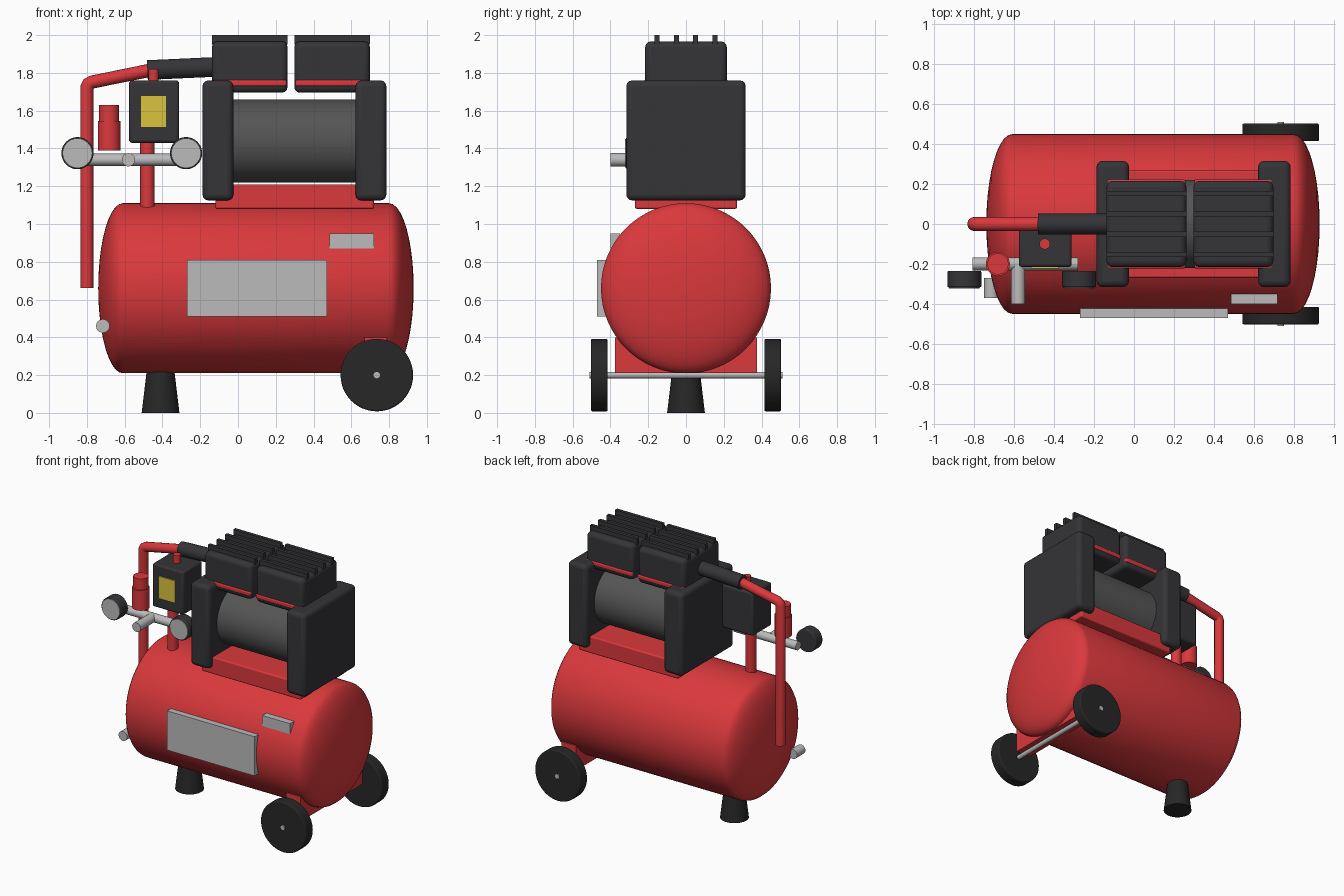
import bpy, bmesh, math
from mathutils import Vector

if "Cube" in bpy.data.objects:
    bpy.data.objects.remove(bpy.data.objects["Cube"])


def mat(name, r, g, b):
    m = bpy.data.materials.new(name)
    m.diffuse_color = (r, g, b, 1)
    m.use_nodes = True
    m.node_tree.nodes["Principled BSDF"].inputs["Base Color"].default_value = m.diffuse_color
    return m


RED = mat("red_paint", 0.7, 0.04, 0.045)
BLACK = mat("black_plastic", 0.035, 0.035, 0.04)
RUBBER = mat("rubber", 0.02, 0.02, 0.02)
DARK = mat("motor_grey", 0.09, 0.09, 0.09)
SILVER = mat("silver", 0.5, 0.5, 0.5)
YELLOW = mat("yellow", 0.7, 0.55, 0.05)


def finish(o, name, m, bevel=0, segments=3):
    o.name = name
    o.data.materials.append(m)
    if bevel:
        b = o.modifiers.new("Bevel", 'BEVEL')
        b.width, b.segments, b.limit_method = bevel, segments, 'ANGLE'
    bpy.ops.object.select_all(action='DESELECT')
    o.select_set(True)
    bpy.context.view_layer.objects.active = o
    bpy.ops.object.shade_smooth_by_angle(angle=math.radians(35))
    return o


def box(name, x, y, z, m, bevel=0):
    """Box given as (min, max) on each axis."""
    bpy.ops.mesh.primitive_cube_add(size=1)
    o = bpy.context.object
    for v in o.data.vertices:
        v.co = [lo + (c + 0.5) * (hi - lo) for c, (lo, hi) in zip(v.co, (x, y, z))]
    return finish(o, name, m, bevel)


def rod(name, a, b, r, m, r2=None, bevel=0, sides=48):
    """Cylinder or cone from point a to point b."""
    a, b = Vector(a), Vector(b)
    bpy.ops.mesh.primitive_cone_add(vertices=sides, radius1=r, radius2=r if r2 is None else r2,
                                    depth=(b - a).length, location=(a + b) / 2)
    o = bpy.context.object
    o.rotation_euler = (b - a).to_track_quat('Z', 'Y').to_euler()
    return finish(o, name, m, bevel)


def lathe_x(name, profile, z, m, sides=64):
    """Revolve (x, radius) points about a line along x; ends at radius 0."""
    bm = bmesh.new()
    vs = [bm.verts.new((x, 0, r)) for x, r in profile]
    es = [bm.edges.new(p) for p in zip(vs, vs[1:])]
    bmesh.ops.spin(bm, geom=vs + es, cent=(0, 0, 0), axis=(1, 0, 0),
                   angle=math.tau, steps=sides, use_duplicate=False)
    bmesh.ops.remove_doubles(bm, verts=bm.verts, dist=1e-5)
    bmesh.ops.recalc_face_normals(bm, faces=bm.faces)
    me = bpy.data.meshes.new(name)
    bm.to_mesh(me)
    bm.free()
    o = bpy.data.objects.new(name, me)
    bpy.context.collection.objects.link(o)
    o.location.z = z
    return finish(o, name, m)


# Air tank with domed ends
arc = [math.pi / 2 * i / 10 for i in range(11)]
left = [(-0.61 - 0.13 * math.cos(t), 0.45 * math.sin(t)) for t in arc]
right = [(0.80 + 0.13 * math.cos(t), 0.45 * math.sin(t)) for t in reversed(arc)]
lathe_x("air_tank", left + right, 0.66, RED)
box("large_plate", (-0.27, 0.47), (-0.47, -0.42), (0.51, 0.81), SILVER)
box("small_plate", (0.485, 0.72), (-0.40, -0.35), (0.87, 0.95), SILVER)
rod("drain_valve", (-0.715, -0.37, 0.46), (-0.715, -0.27, 0.46), 0.036, SILVER)

# Foot, wheel bracket, axle and wheels
rod("foot", (-0.41, 0, 0), (-0.41, 0, 0.25), 0.10, RUBBER, r2=0.07)
box("wheel_bracket", (0.67, 0.79), (-0.375, 0.375), (0.21, 0.40), RED)
rod("axle", (0.735, -0.51, 0.2), (0.735, 0.51, 0.2), 0.017, SILVER, sides=24)
for s, side in ((-1, "front"), (1, "back")):
    rod(side + "_wheel", (0.735, s * 0.415, 0.2), (0.735, s * 0.503, 0.2), 0.192, RUBBER, bevel=0.008)

# Motor with end housings on a base
box("motor_base", (-0.12, 0.72), (-0.27, 0.27), (1.08, 1.21), RED, 0.01)
rod("motor", (-0.06, 0, 1.44), (0.65, 0, 1.44), 0.22, DARK, sides=64)
for name, x0 in (("left_housing", -0.188), ("right_housing", 0.622)):
    box(name, (x0, x0 + 0.163), (-0.316, 0.316), (1.125, 1.76), BLACK, 0.03)

# Cylinder heads with cooling fins
for n, x0 in (("left", -0.138), ("right", 0.298)):
    x = (x0, x0 + 0.40)
    box(n + "_head", x, (-0.216, 0.216), (1.695, 1.967), BLACK, 0.03)
    box(n + "_gasket", (x0 + 0.005, x0 + 0.395), (-0.223, 0.223), (1.73, 1.762), RED, 0.008)
    for i in range(4):
        y = -0.153 + 0.102 * i
        box(f"{n}_fin_{i + 1}", x, (y - 0.013, y + 0.013), (1.95, 2.0), BLACK)

# Bent handle tube with grip
curve = bpy.data.curves.new("handle_tube", 'CURVE')
curve.dimensions = '3D'
curve.bevel_depth, curve.bevel_resolution, curve.use_fill_caps = 0.035, 6, True
pts = [(-0.80, 0.66), (-0.80, 1.725), (-0.793, 1.741), (-0.775, 1.751), (-0.45, 1.817)]
sp = curve.splines.new('POLY')
sp.points.add(len(pts) - 1)
for p, (x, z) in zip(sp.points, pts):
    p.co = (x, 0, z, 1)
tube = bpy.data.objects.new("handle_tube", curve)
bpy.context.collection.objects.link(tube)
bpy.ops.object.select_all(action='DESELECT')
tube.select_set(True)
bpy.context.view_layer.objects.active = tube
bpy.ops.object.convert(target='MESH')
finish(bpy.context.object, "handle_tube", RED)
rod("handle_grip", (-0.48, 0, 1.815), (-0.11, 0, 1.832), 0.052, BLACK)

# Pressure switch on its riser pipe
rod("switch_riser", (-0.48, -0.1, 1.05), (-0.48, -0.1, 1.45), 0.038, RED)
box("pressure_switch", (-0.577, -0.312), (-0.215, 0.015), (1.43, 1.76), BLACK, 0.015)
box("switch_label", (-0.515, -0.378), (-0.223, -0.21), (1.51, 1.68), YELLOW)
rod("switch_knob", (-0.447, -0.1, 1.75), (-0.447, -0.1, 1.82), 0.027, RED)

# Manifold with outlet, safety valve and two gauges
rod("manifold", (-0.81, -0.2, 1.34), (-0.28, -0.2, 1.34), 0.032, SILVER)
rod("outlet", (-0.58, -0.2, 1.34), (-0.58, -0.4, 1.34), 0.035, SILVER)
rod("safety_valve", (-0.682, -0.2, 1.39), (-0.682, -0.2, 1.545), 0.06, RED)
rod("safety_valve_cap", (-0.682, -0.2, 1.54), (-0.682, -0.2, 1.63), 0.053, RED)
for n, x in (("left", -0.85), ("right", -0.275)):
    rod(n + "_gauge", (x, -0.235, 1.375), (x, -0.317, 1.375), 0.085, BLACK, bevel=0.006)
    rod(n + "_gauge_face", (x, -0.31, 1.375), (x, -0.324, 1.375), 0.076, SILVER)
